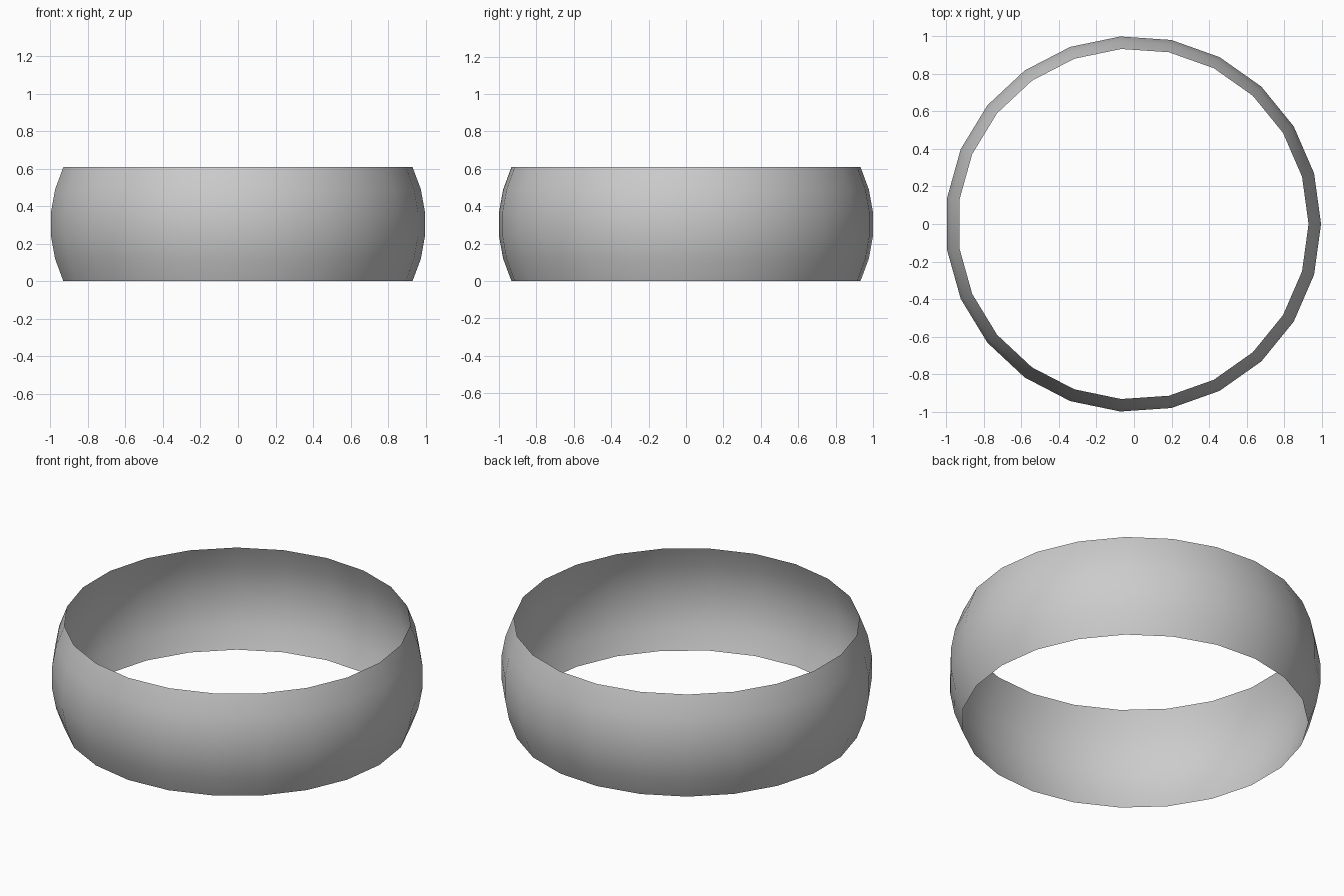
import bpy, bmesh, math

if "Cube" in bpy.data.objects:
    bpy.data.objects.remove(bpy.data.objects["Cube"])

SIDES, RINGS = 23, 6
RADIUS, HEIGHT = 1.0023, 0.608
STEP = math.pi / 21          # latitude step of the domed profile
SHIFT = -0.0047              # centres the odd-sided ring on x = 0

# Domed profile: middle rings of a flattened sphere
lats = [(i - (RINGS - 1) / 2) * STEP for i in range(RINGS)]
z_scale = HEIGHT / 2 / math.sin(lats[-1])
profile = [(RADIUS * math.cos(a) / math.cos(STEP / 2),
            HEIGHT / 2 + z_scale * math.sin(a)) for a in lats]

# Open, single-walled band revolved around z
bm = bmesh.new()
rings = []
for r, z in profile:
    rings.append([bm.verts.new((SHIFT + r * math.cos(math.tau * s / SIDES),
                                r * math.sin(math.tau * s / SIDES), z))
                  for s in range(SIDES)])
for low, high in zip(rings, rings[1:]):
    for s in range(SIDES):
        n = (s + 1) % SIDES
        bm.faces.new((low[s], low[n], high[n], high[s])).smooth = True

mesh = bpy.data.meshes.new("ring_band")
bm.to_mesh(mesh)
bm.free()
band = bpy.data.objects.new("ring_band", mesh)
bpy.context.collection.objects.link(band)
